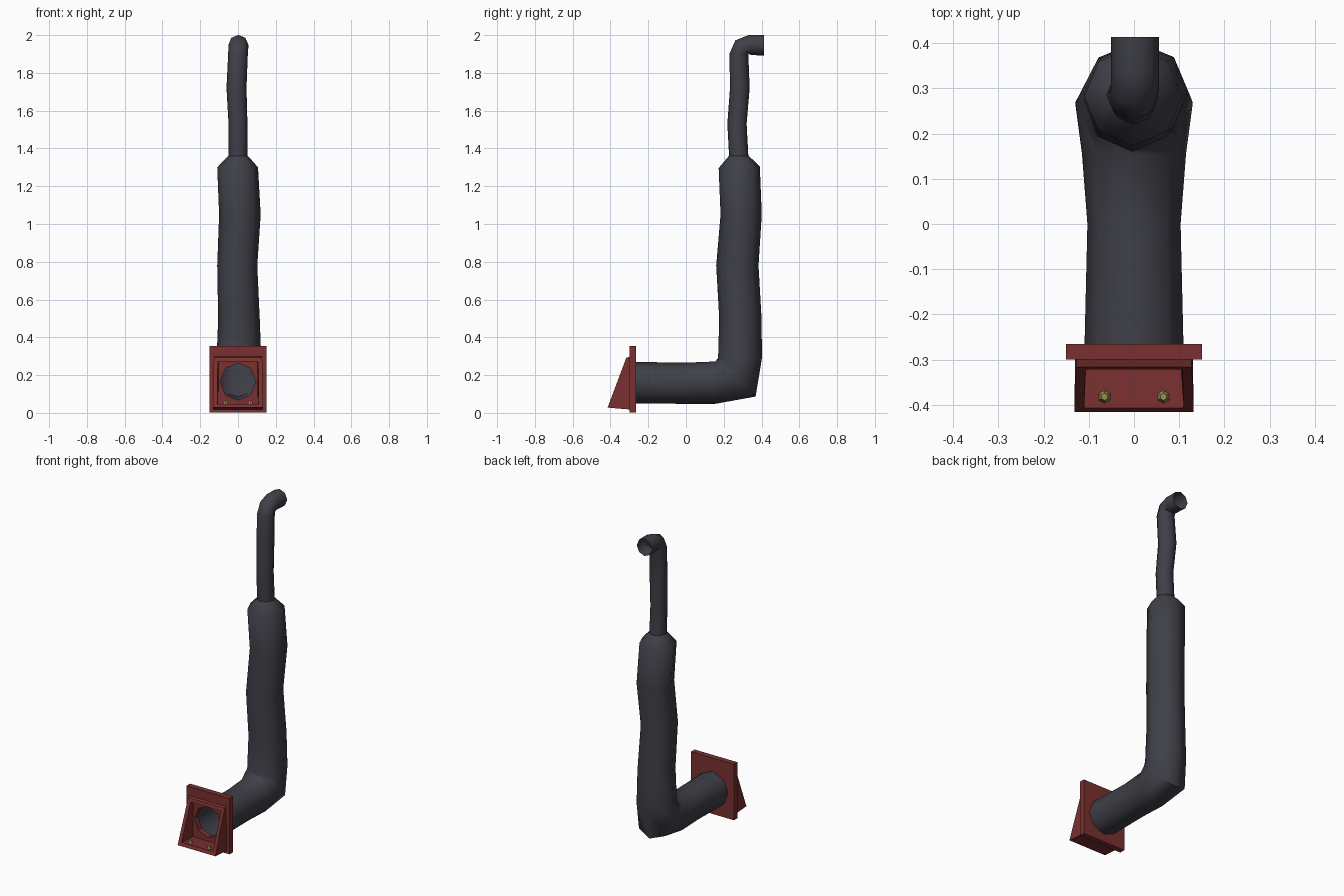
import bpy, bmesh, math
from mathutils import Vector

if "Cube" in bpy.data.objects:
    bpy.data.objects.remove(bpy.data.objects["Cube"])


def material(name, rgb):
    m = bpy.data.materials.new(name)
    m.diffuse_color = (*rgb, 1)
    m.use_nodes = True
    m.node_tree.nodes["Principled BSDF"].inputs["Base Color"].default_value = m.diffuse_color
    return m


IRON = material("dark iron", (0.05, 0.05, 0.065))
RED = material("rust red", (0.19, 0.03, 0.028))
BRASS = material("dull brass", (0.32, 0.27, 0.09))


def finish(bm, name, mat, smooth=None):
    bmesh.ops.recalc_face_normals(bm, faces=bm.faces)
    me = bpy.data.meshes.new(name)
    bm.to_mesh(me)
    bm.free()
    ob = bpy.data.objects.new(name, me)
    bpy.context.collection.objects.link(ob)
    me.materials.append(mat)
    if smooth:
        bpy.ops.object.select_all(action='DESELECT')
        ob.select_set(True)
        bpy.context.view_layer.objects.active = ob
        bpy.ops.object.shade_smooth_by_angle(angle=math.radians(smooth))
    return ob


def pipe(name, rings, sides=8):
    """Each ring: x, y, z, half width, in-plane radius, heading (0 = back, 90 = up)."""
    bm = bmesh.new()
    prev = None
    for x, y, z, rx, r, head in rings:
        a = math.radians(head)
        loop = []
        for i in range(sides):
            t = math.tau * i / sides
            s = r * math.sin(t)
            loop.append(bm.verts.new((x + rx * math.cos(t),
                                      y - s * math.sin(a), z + s * math.cos(a))))
        if prev:
            for i in range(sides):
                j = (i + 1) % sides
                bm.faces.new((prev[i], prev[j], loop[j], loop[i]))
        prev = loop
    return finish(bm, name, IRON, 50)


# wide lower pipe, elbow and slightly wobbly stack, with the reducer on top
pipe("wide_pipe", [
    (0, -0.295, 0.16, 0.11, 0.11, 0),
    (0, 0.0, 0.157, 0.103, 0.109, 0),
    (0, 0.155, 0.16, 0.115, 0.112, 0),
    (0, 0.268, 0.187, 0.13, 0.142, 45),
    (0.005, 0.286, 0.29, 0.118, 0.116, 90),
    (0.005, 0.288, 0.50, 0.11, 0.112, 90),
    (-0.004, 0.272, 0.78, 0.106, 0.112, 90),
    (0.010, 0.292, 1.05, 0.11, 0.109, 90),
    (-0.002, 0.282, 1.30, 0.108, 0.109, 92),
    (0, 0.28, 1.36, 0.053, 0.053, 90)])

# thin upper pipe with the outlet bend
pipe("thin_pipe", [
    (0, 0.28, 1.345, 0.051, 0.051, 90),
    (0, 0.27, 1.53, 0.050, 0.051, 90),
    (-0.008, 0.285, 1.72, 0.053, 0.052, 90),
    (0, 0.28, 1.90, 0.052, 0.050, 88),
    (0.002, 0.297, 1.937, 0.053, 0.050, 45),
    (0.002, 0.338, 1.948, 0.053, 0.053, 5),
    (0.002, 0.413, 1.946, 0.053, 0.055, 0)])


# flange plate: square outline bridged to an eight-sided hole
def flange():
    bm = bmesh.new()
    layers = []
    for y in (-0.30, -0.265):
        outer, inner = [], []
        for i in range(8):
            t = math.tau * i / 8
            c, s = math.cos(t), math.sin(t)
            k = max(abs(c), abs(s))
            outer.append(bm.verts.new((0.15 * c / k, y, 0.178 + 0.177 * s / k)))
            inner.append(bm.verts.new((0.095 * c, y, 0.165 + 0.098 * s)))
        layers.append((outer, inner))
    (o0, i0), (o1, i1) = layers
    for a, b in ((o0, i0), (o1, i1), (o0, o1), (i0, i1)):
        for i in range(8):
            j = (i + 1) % 8
            bm.faces.new((a[i], a[j], b[j], b[i]))
    return finish(bm, "flange_plate", RED)


flange()


# wedge hood: four thick walls, open on the sloping front and towards the flange
def hood():
    bm = bmesh.new()

    def loop(w, y_top, z_top, y_low, z_low):
        return [bm.verts.new(p) for p in (
            (-w, y_low, z_low), (w, y_low, z_low),
            (w * 0.97, y_top, z_top), (-w * 0.97, y_top, z_top))]

    loops = [loop(0.13, -0.298, 0.298, -0.298, 0.018),    # outer back
             loop(0.132, -0.316, 0.292, -0.415, 0.028),   # outer rim
             loop(0.110, -0.322, 0.272, -0.407, 0.048),   # inner rim
             loop(0.105, -0.298, 0.276, -0.298, 0.045)]   # inner back
    for n in range(4):
        a, b = loops[n], loops[(n + 1) % 4]
        for i in range(4):
            j = (i + 1) % 4
            bm.faces.new((a[i], a[j], b[j], b[i]))
    return finish(bm, "intake_hood", RED)


hood()

# two small studs on the hood floor
for side, label in ((-1, "left"), (1, "right")):
    bm = bmesh.new()
    bmesh.ops.create_cone(bm, cap_ends=True, segments=6, radius1=0.015,
                          radius2=0.008, depth=0.02)
    bmesh.ops.translate(bm, verts=bm.verts, vec=Vector((side * 0.065, -0.382, 0.056)))
    finish(bm, label + "_stud", BRASS)
